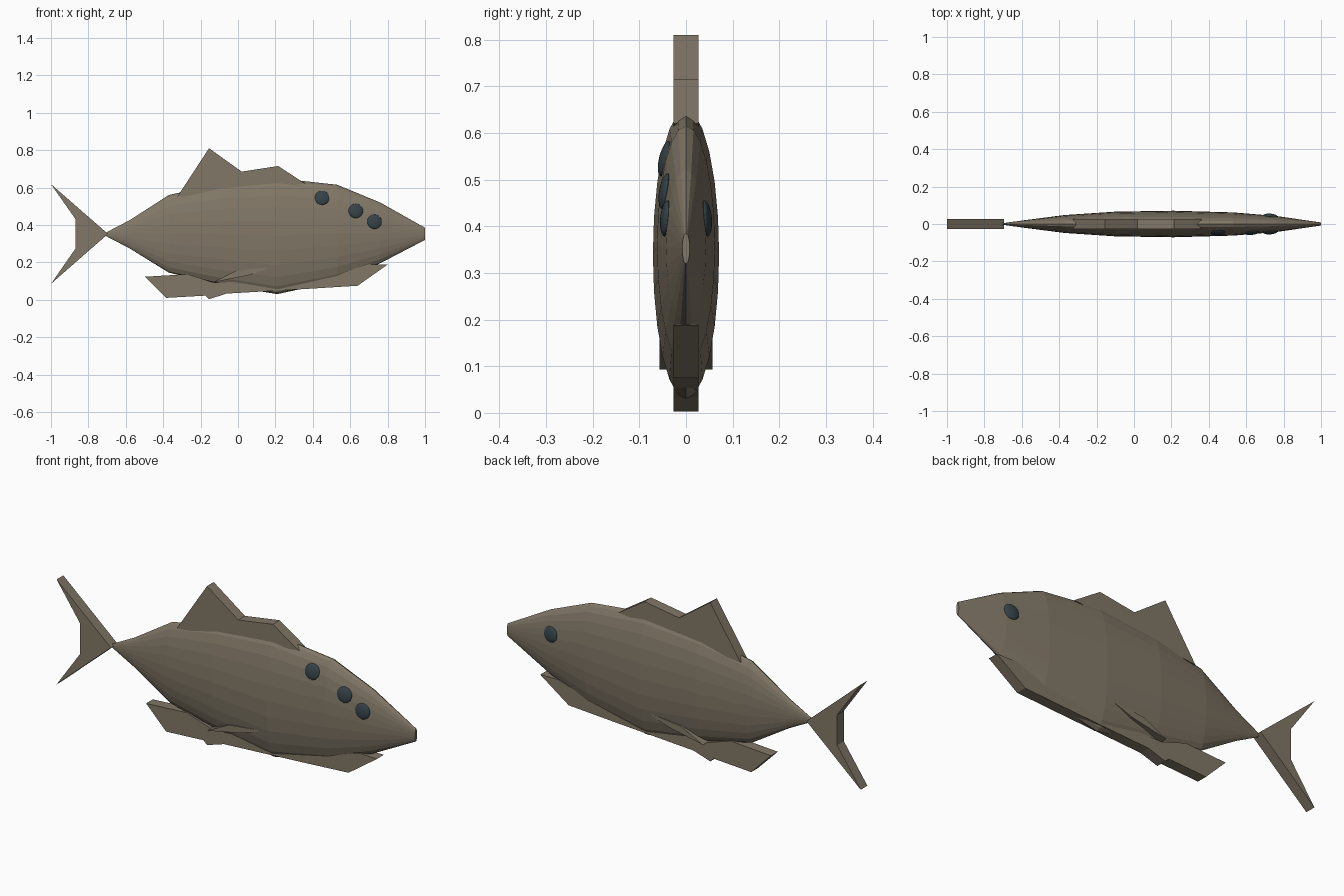
import bpy, bmesh, math
from mathutils import Vector

if "Cube" in bpy.data.objects:
    bpy.data.objects.remove(bpy.data.objects["Cube"])


def material(name, rgb):
    m = bpy.data.materials.new(name)
    m.diffuse_color = (*rgb, 1)
    m.use_nodes = True
    m.node_tree.nodes["Principled BSDF"].inputs["Base Color"].default_value = m.diffuse_color
    return m


SKIN = material("skin", (0.22, 0.185, 0.135))
DARK = material("dark_eye", (0.035, 0.055, 0.065))


def finish(name, bm, mat):
    bmesh.ops.recalc_face_normals(bm, faces=bm.faces)
    me = bpy.data.meshes.new(name)
    bm.to_mesh(me)
    bm.free()
    me.materials.append(mat)
    ob = bpy.data.objects.new(name, me)
    bpy.context.collection.objects.link(ob)
    return ob


# Body: elliptical sections (x, bottom z, top z, half width)
SECTIONS = [(-0.705, 0.34, 0.36, 0.004), (-0.58, 0.275, 0.425, 0.021),
            (-0.37, 0.145, 0.56, 0.048), (-0.10, 0.082, 0.62, 0.066),
            (0.21, 0.03, 0.65, 0.071), (0.53, 0.10, 0.615, 0.062),
            (0.76, 0.195, 0.52, 0.043), (1.0, 0.32, 0.385, 0.008)]
SIDES = 24
bm = bmesh.new()
rings = []
for x, lo, hi, w in SECTIONS:
    rings.append([bm.verts.new((x, w * math.sin(a), (lo + hi) / 2 + (hi - lo) / 2 * math.cos(a)))
                  for a in (2 * math.pi * i / SIDES for i in range(SIDES))])
for r, s in zip(rings, rings[1:]):
    for i in range(SIDES):
        j = (i + 1) % SIDES
        bm.faces.new((r[i], r[j], s[j], s[i]))
bm.faces.new(rings[0])
bm.faces.new(rings[-1])
finish("body", bm, SKIN)


# Fins: side profiles extruded across the width
def fin(name, outline, half):
    bm = bmesh.new()
    face = bm.faces.new([bm.verts.new((x, -half, z)) for x, z in outline])
    ext = bmesh.ops.extrude_face_region(bm, geom=[face])
    verts = [v for v in ext["geom"] if isinstance(v, bmesh.types.BMVert)]
    bmesh.ops.translate(bm, verts=verts, vec=(0, 2 * half, 0))
    finish(name, bm, SKIN)


fin("tail_fin", [(-0.695, 0.352), (-1, 0.618), (-0.868, 0.43), (-0.868, 0.275), (-1, 0.085)], 0.027)
fin("dorsal_fin", [(-0.325, 0.55), (-0.155, 0.81), (0.02, 0.685), (0.215, 0.715), (0.36, 0.62)], 0.027)
fin("belly_fin", [(0.80, 0.188), (0.64, 0.075), (0.37, 0.058), (-0.06, 0.033), (-0.155, 0.003),
                  (-0.175, 0.022), (-0.385, 0.01), (-0.497, 0.123), (-0.27, 0.137),
                  (-0.13, 0.092), (0.2, 0.10), (0.5, 0.13), (0.7, 0.19)], 0.027)
fin("pectoral_fins", [(-0.135, 0.093), (-0.01, 0.155), (0.18, 0.175), (0.06, 0.132)], 0.057)


# Eyes: flattened spheres lying on the body surface
def eye(name, x, z, side):
    for a, b in zip(SECTIONS, SECTIONS[1:]):
        if a[0] <= x <= b[0]:
            t = (x - a[0]) / (b[0] - a[0])
            _, lo, hi, w = [p + (q - p) * t for p, q in zip(a, b)]
    c, h = (lo + hi) / 2, (hi - lo) / 2
    y = w * math.sqrt(1 - ((z - c) / h) ** 2)
    normal = Vector((0.1, side * y / w ** 2, (z - c) / h ** 2))
    normal.x *= normal.length
    bm = bmesh.new()
    bmesh.ops.create_uvsphere(bm, u_segments=20, v_segments=10, radius=1)
    ob = finish(name, bm, DARK)
    ob.scale = (0.039, 0.039, 0.012)
    ob.location = (x, side * y, z)
    ob.rotation_euler = normal.to_track_quat("Z", "Y").to_euler()


eye("eye_left", 0.73, 0.417, 1)
eye("eye_right", 0.73, 0.417, -1)
eye("side_spot_front", 0.63, 0.475, -1)
eye("side_spot_rear", 0.45, 0.545, -1)
